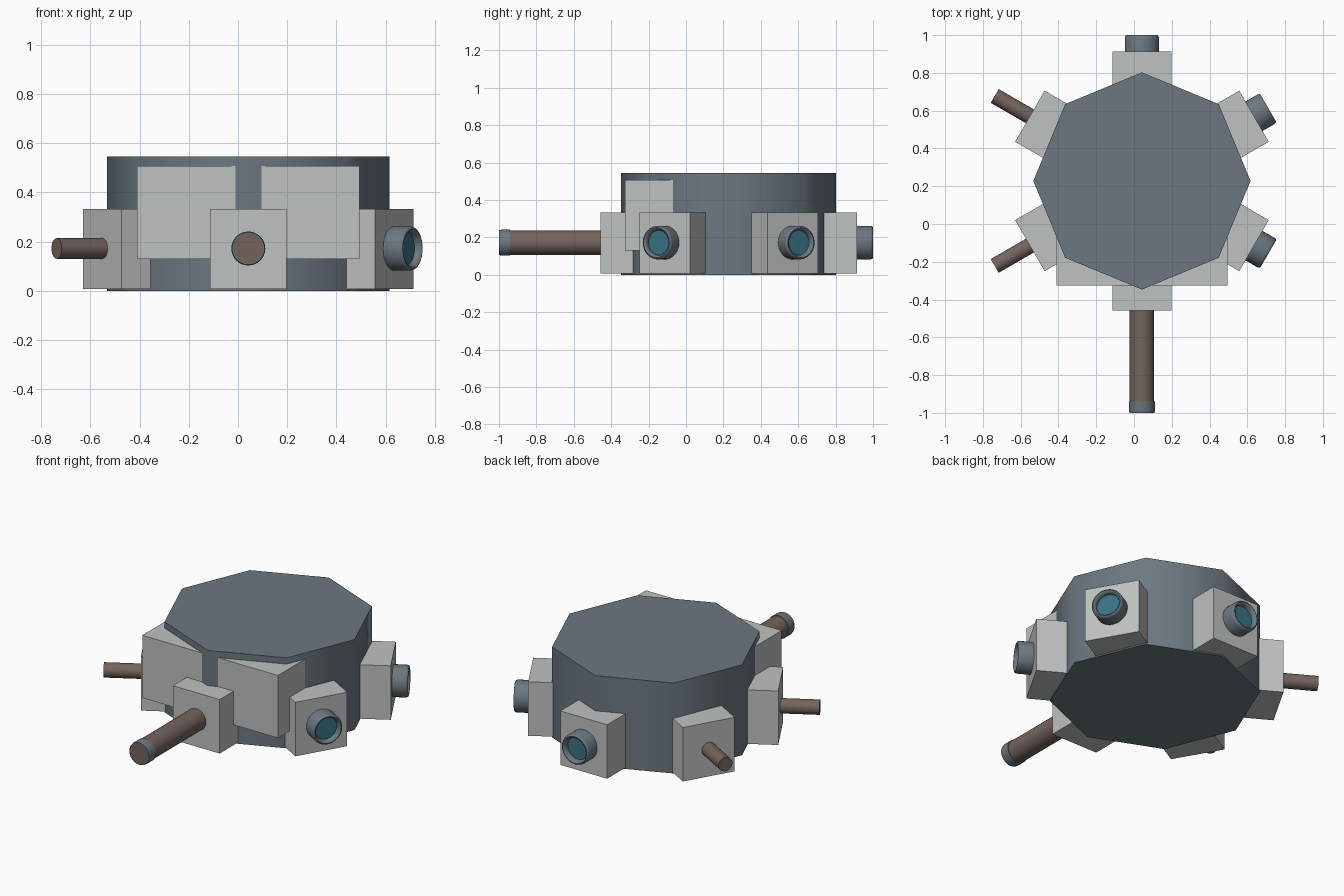
import bpy
from math import radians
from mathutils import Matrix, Vector

if "Cube" in bpy.data.objects:
    bpy.data.objects.remove(bpy.data.objects["Cube"], do_unlink=True)

CENTRE = Vector((0.042, 0.228, 0))
AXIS_Z = 0.172


def material(name, rgb):
    mat = bpy.data.materials.new(name)
    mat.use_nodes = True
    mat.diffuse_color = (*rgb, 1)
    mat.node_tree.nodes["Principled BSDF"].inputs["Base Color"].default_value = (*rgb, 1)
    return mat


SLATE = material("slate grey", (0.15, 0.187, 0.22))
PALE = material("pale grey", (0.51, 0.54, 0.525))
BROWN = material("dull brown", (0.175, 0.125, 0.107))
TEAL = material("teal glass", (0.04, 0.17, 0.23))


def station(angle):
    """Frame on the hull whose +x points outwards at the given angle."""
    return Matrix.Translation(CENTRE) @ Matrix.Rotation(radians(angle), 4, "Z")


def add_mesh(name, verts, faces, mat, frame):
    mesh = bpy.data.meshes.new(name)
    mesh.from_pydata(verts, [], faces)
    mesh.materials.append(mat)
    obj = bpy.data.objects.new(name, mesh)
    bpy.context.collection.objects.link(obj)
    obj.matrix_world = frame
    return obj


def box(name, low, high, mat, frame=Matrix()):
    verts = [(x, y, z) for x in (low[0], high[0])
             for y in (low[1], high[1]) for z in (low[2], high[2])]
    faces = [(0, 1, 3, 2), (4, 6, 7, 5), (0, 4, 5, 1),
             (2, 3, 7, 6), (0, 2, 6, 4), (1, 5, 7, 3)]
    return add_mesh(name, verts, faces, mat, frame)


def lathe(name, profile, mat, frame, sides=32, closed=False):
    """Spin (distance, radius) points about local x; open ends are capped."""
    verts, faces = [], []
    for dist, radius in profile:
        for i in range(sides):
            p = Matrix.Rotation(radians(360 * i / sides), 3, "X") @ Vector((0, radius, 0))
            verts.append((dist, p.y, p.z))
    rings = len(profile)
    for r in range(rings if closed else rings - 1):
        a, b = r * sides, (r + 1) % rings * sides
        for i in range(sides):
            j = (i + 1) % sides
            faces.append((a + i, b + i, b + j, a + j))
    if not closed:
        faces.append(tuple(range(sides)))
        faces.append(tuple(reversed(range((rings - 1) * sides, rings * sides))))
    obj = add_mesh(name, verts, faces, mat, frame)
    bpy.ops.object.select_all(action="DESELECT")
    obj.select_set(True)
    bpy.context.view_layer.objects.active = obj
    # consistent outward normals
    bpy.ops.object.mode_set(mode="EDIT")
    bpy.ops.mesh.select_all(action="SELECT")
    bpy.ops.mesh.normals_make_consistent(inside=False)
    bpy.ops.object.mode_set(mode="OBJECT")
    bpy.ops.object.shade_smooth_by_angle(angle=radians(50))
    return obj


# Octagonal hull, its axis turned upright
lathe("hull", [(0, 0.575), (0.545, 0.575)], SLATE,
      Matrix.Translation(CENTRE) @ Matrix.Rotation(radians(-90), 4, "Y"), sides=8)

# Pair of front armour plates
for side, sign in (("right", -1), ("left", 1)):
    xs = sorted((CENTRE.x + sign * 0.048, CENTRE.x + sign * 0.452))
    box(side + "_front_plate", (xs[0], -0.325, 0.13), (xs[1], 0.05, 0.507), PALE)

# Six mounts around the hull, each with its own fitting
mounts = {"left_back": (30, "lamp"), "back": (90, "lamp"), "right_back": (150, "rod"),
          "right_front": (210, "rod"), "front": (270, "barrel"), "left_front": (330, "lamp")}
for place, (angle, fitting) in mounts.items():
    frame = station(angle)
    axis = frame @ Matrix.Translation((0, 0, AXIS_Z))
    box(place + "_mount", (0.375, -0.156, 0.008), (0.685, 0.156, 0.333), PALE, frame)
    if fitting == "lamp":
        # Hollow housing with a rounded rim and a recessed glass disc
        lathe(place + "_lamp_housing",
              [(0.67, 0.09), (0.758, 0.09), (0.768, 0.087), (0.772, 0.08),
               (0.768, 0.072), (0.755, 0.067), (0.67, 0.065)],
              SLATE, axis, closed=True)
        lathe(place + "_lamp_glass", [(0.67, 0.067), (0.742, 0.067)], TEAL, axis)
    elif fitting == "rod":
        lathe(place + "_rod", [(0.6, 0.042), (0.9, 0.042)], BROWN, axis)
    else:
        lathe(place + "_barrel", [(0.6, 0.065), (1.227, 0.065)], BROWN, axis)
        lathe(place + "_muzzle_ring",
              [(1.168, 0.062), (1.168, 0.069), (1.215, 0.069), (1.228, 0.066), (1.228, 0.062)],
              SLATE, axis, closed=True)
